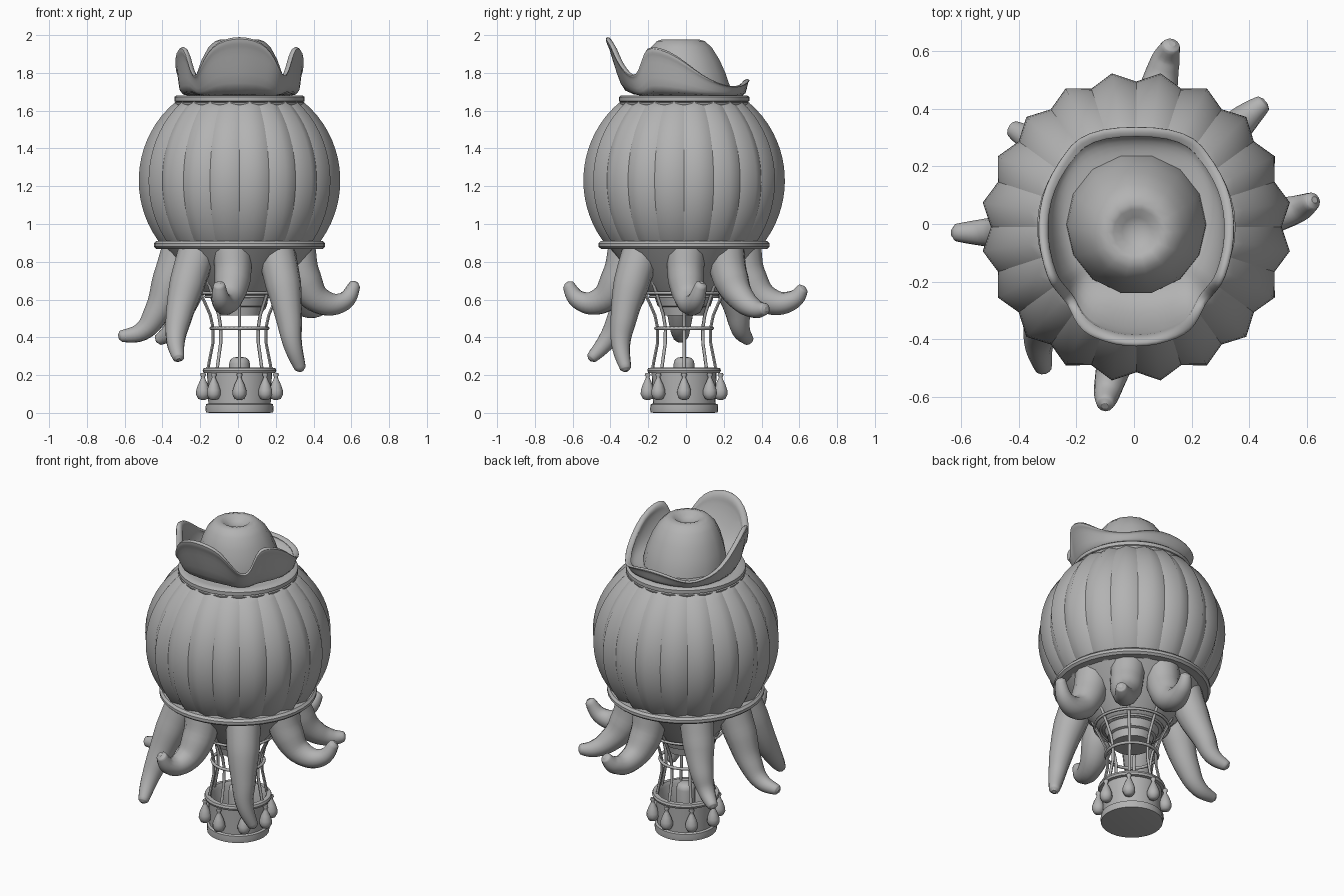
import bpy, bmesh
from math import sin, cos, pi, tau, radians, sqrt

cube = bpy.data.objects.get("Cube")
if cube:
    bpy.data.objects.remove(cube, do_unlink=True)

CX, CY = 0.008, -0.01          # axis of the balloon

grey = bpy.data.materials.new("clay_grey")
grey.use_nodes = True
grey.diffuse_color = (0.45, 0.45, 0.45, 1)
grey.node_tree.nodes["Principled BSDF"].inputs["Base Color"].default_value = (0.45, 0.45, 0.45, 1)


def finish(obj, angle=40):
    obj.data.materials.append(grey)
    bpy.ops.object.select_all(action='DESELECT')
    obj.select_set(True)
    bpy.context.view_layer.objects.active = obj
    if angle:
        bpy.ops.object.shade_smooth_by_angle(angle=radians(angle))
    return obj


def loft(name, rings, closed=False, caps=True, angle=40, sharp_every=0):
    """Skin a list of equally sized point rings."""
    bm = bmesh.new()
    rows = [[bm.verts.new(p) for p in ring] for ring in rings]
    n = len(rows[0])
    pairs = list(zip(rows, rows[1:])) + ([(rows[-1], rows[0])] if closed else [])
    for a, b in pairs:
        for i in range(n):
            j = (i + 1) % n
            bm.faces.new((a[i], a[j], b[j], b[i]))
    if caps and not closed:
        bm.faces.new(rows[0])
        bm.faces.new(rows[-1])
    bmesh.ops.recalc_face_normals(bm, faces=bm.faces)
    if sharp_every:
        for f in bm.faces:
            f.smooth = True
        for a, b in pairs:
            for i in range(0, n, sharp_every):
                bm.edges.get((a[i], b[i])).smooth = False
    mesh = bpy.data.meshes.new(name)
    bm.to_mesh(mesh)
    bm.free()
    obj = bpy.data.objects.new(name, mesh)
    bpy.context.collection.objects.link(obj)
    return finish(obj, 0 if sharp_every else angle)


def circle(r, z, n, x=CX, y=CY):
    return [(x + r * cos(tau * i / n), y + r * sin(tau * i / n), z) for i in range(n)]


def lathe(name, profile, n=32, x=CX, y=CY, **kw):
    return loft(name, [circle(r, z, n, x, y) for r, z in profile], x_closed(kw), **kw)


def x_closed(kw):
    return kw.pop("closed", False)


def hoop(name, r, z, tube):
    bpy.ops.mesh.primitive_torus_add(major_radius=r, minor_radius=tube, major_segments=40,
                                     minor_segments=8, location=(CX, CY, z))
    obj = bpy.context.object
    obj.name = name
    return finish(obj, 60)


def tube(name, points, radii, sides=3, steps=6):
    """Tapered tube along a smooth path."""
    curve = bpy.data.curves.new(name, 'CURVE')
    curve.dimensions = '3D'
    curve.bevel_depth = 1
    curve.bevel_resolution = sides
    curve.resolution_u = steps
    curve.use_fill_caps = True
    spline = curve.splines.new('BEZIER')
    spline.bezier_points.add(len(points) - 1)
    for bp, p, r in zip(spline.bezier_points, points, radii):
        bp.co, bp.radius = p, r
        bp.handle_left_type = bp.handle_right_type = 'AUTO'
    obj = bpy.data.objects.new(name, curve)
    bpy.context.collection.objects.link(obj)
    bpy.ops.object.select_all(action='DESELECT')
    obj.select_set(True)
    bpy.context.view_layer.objects.active = obj
    bpy.ops.object.convert(target='MESH')
    return finish(bpy.context.object, 60)


# Ribbed envelope: a sphere with twenty gores
GORES, MID, R = 20, 1.23, 0.54
rows = []
for k in range(19):
    z = 0.87 + k * (1.66 - 0.87) / 18
    r = sqrt(R * R - (z - MID) ** 2)
    rows.append([(CX + r * (1 if i % 2 else 0.935) * cos(pi * i / GORES),
                  CY + r * (1 if i % 2 else 0.935) * sin(pi * i / GORES), z)
                 for i in range(2 * GORES)])
loft("envelope", rows, sharp_every=2)

# Throat below the envelope
lathe("throat", [(0.4, 0.88), (0.33, 0.79), (0.25, 0.7), (0.2, 0.64), (0.175, 0.615),
                 (0.155, 0.61), (0.14, 0.565), (0.125, 0.56), (0.115, 0.515)])

# Bands around the envelope
lathe("lower_band", [(0.41, 0.87), (0.44, 0.868), (0.453, 0.88), (0.453, 0.897), (0.44, 0.91),
                     (0.4, 0.91)], n=40)
lathe("hat_band", [(0.32, 1.63), (0.34, 1.63), (0.345, 1.636), (0.345, 1.642), (0.335, 1.645),
                   (0.345, 1.65), (0.345, 1.672), (0.335, 1.68), (0.3, 1.68)], n=40)

# Hat brim: rim given as angle from the front, radius, height; mirrored left to right
RIM = [(0, .425, 1.995), (10, .425, 1.985), (20, .42, 1.95), (27, .415, 1.88), (34, .39, 1.81),
       (40, .365, 1.785), (46, .36, 1.81), (52, .36, 1.92), (58, .36, 1.95), (75, .345, 1.92),
       (90, .338, 1.86), (105, .338, 1.79), (120, .34, 1.75), (135, .345, 1.73),
       (145, .36, 1.735), (160, .35, 1.76), (180, .335, 1.775)]
rim = RIM + [(360 - a, r, z) for a, r, z in RIM[-2:0:-1]]


def brim_ring(base_r, base_z, t, dr=0, dz=0):
    ring = []
    for a, r, z in rim:
        rr = base_r + (r - base_r) * t + dr
        a = radians(a)
        ring.append((CX + rr * sin(a), -rr * cos(a), base_z + (z - base_z) * t ** 1.3 + dz))
    return ring


brim = loft("hat_brim", [
    brim_ring(.31, 1.67, 0), brim_ring(.315, 1.67, .3), brim_ring(.315, 1.67, .65),
    brim_ring(.315, 1.67, .86), brim_ring(.315, 1.67, .9, .006), brim_ring(.315, 1.67, 1, .006, -.008),
    brim_ring(.315, 1.67, 1, -.008), brim_ring(.315, 1.67, 1, -.026, -.008),
    brim_ring(.315, 1.67, .9, -.03), brim_ring(.315, 1.67, .86, -.022),
    brim_ring(.3, 1.69, .5, -.022), brim_ring(.27, 1.7, .15, -.02), brim_ring(.22, 1.7, 0)],
    angle=60)
sub = brim.modifiers.new("round", 'SUBSURF')
sub.levels = sub.render_levels = 1

# Hat crown with a dented top that leans forward
crown = [(.245, 1.69), (.24, 1.74), (.225, 1.8), (.2, 1.87), (.165, 1.935), (.13, 1.968),
         (.1, 1.977), (.08, 1.972), (.05, 1.95), (.02, 1.94)]
loft("hat_crown", [circle(r, z, 14, CX, -.1 * (z - 1.69)) for r, z in crown], angle=60)

# Eight tentacles, each a path from under the lower band to its tip
TENTACLES = {
    "front": [(-.03, -.3, .9), (-.03, -.36, .7), (-.06, -.46, .59), (-.09, -.57, .6), (-.1, -.625, .68)],
    "back": [(.04, .29, .9), (.05, .34, .7), (.08, .45, .59), (.11, .57, .6), (.13, .62, .66)],
    "left": [(.3, 0, .9), (.35, 0, .7), (.44, .02, .59), (.56, .05, .59), (.62, .08, .68)],
    "right": [(-.29, -.02, .9), (-.36, -.03, .7), (-.43, -.03, .53), (-.51, -.03, .43), (-.62, -.03, .405)],
    "front_right": [(-.2, -.22, .9), (-.27, -.28, .68), (-.315, -.35, .5), (-.33, -.42, .38), (-.315, -.5, .29)],
    "front_left": [(.19, -.22, .9), (.24, -.29, .68), (.27, -.33, .5), (.29, -.345, .36), (.33, -.32, .235)],
    "back_left": [(.21, .2, .9), (.26, .24, .7), (.32, .3, .6), (.39, .37, .55), (.45, .42, .55)],
    "back_right": [(-.2, .19, .9), (-.25, .23, .7), (-.3, .27, .55), (-.35, .29, .44), (-.42, .33, .385)],
}
for side, path in TENTACLES.items():
    end, prev = path[-1], path[-2]
    tip = tuple(e + .12 * (e - p) for e, p in zip(end, prev))
    tube(side + "_tentacle", path + [tip], [.105, .095, .07, .05, .03, .012], sides=4)

# Basket: open tub with rims and a floor
lathe("basket", [(.16, .0), (.178, .003), (.18, .02), (.178, .045), (.165, .05), (.172, .21),
                 (.19, .212), (.195, .225), (.19, .238), (.165, .24), (.155, .22), (.15, .05)])

# Burner standing in the basket
lathe("burner", [(.055, .04), (.055, .26), (.05, .28), (.035, .292), (.01, .297)], n=16)

# Rope hoops, ropes and sandbags
hoop("middle_hoop", .15, .448, .009)
hoop("upper_hoop", .215, .635, .008)
hoop("inner_hoop", .18, .615, .007)
BAG = [(.008, .068), (.026, .075), (.037, .098), (.036, .12), (.026, .15), (.013, .178),
       (.009, .19), (.016, .2), (.012, .212)]
for i in range(8):
    c, s = cos(tau * i / 8), sin(tau * i / 8)
    path = [(CX + r * c, CY + r * s, z) for r, z in
            [(.17, .22), (.14, .45), (.21, .64), (.27, .76)]]
    rope = tube("rope_%d" % i, path, [.009] * 4, sides=1, steps=3)
    lathe("sandbag_%d" % i, BAG, n=12, x=CX + .193 * c, y=CY + .193 * s, angle=60)
